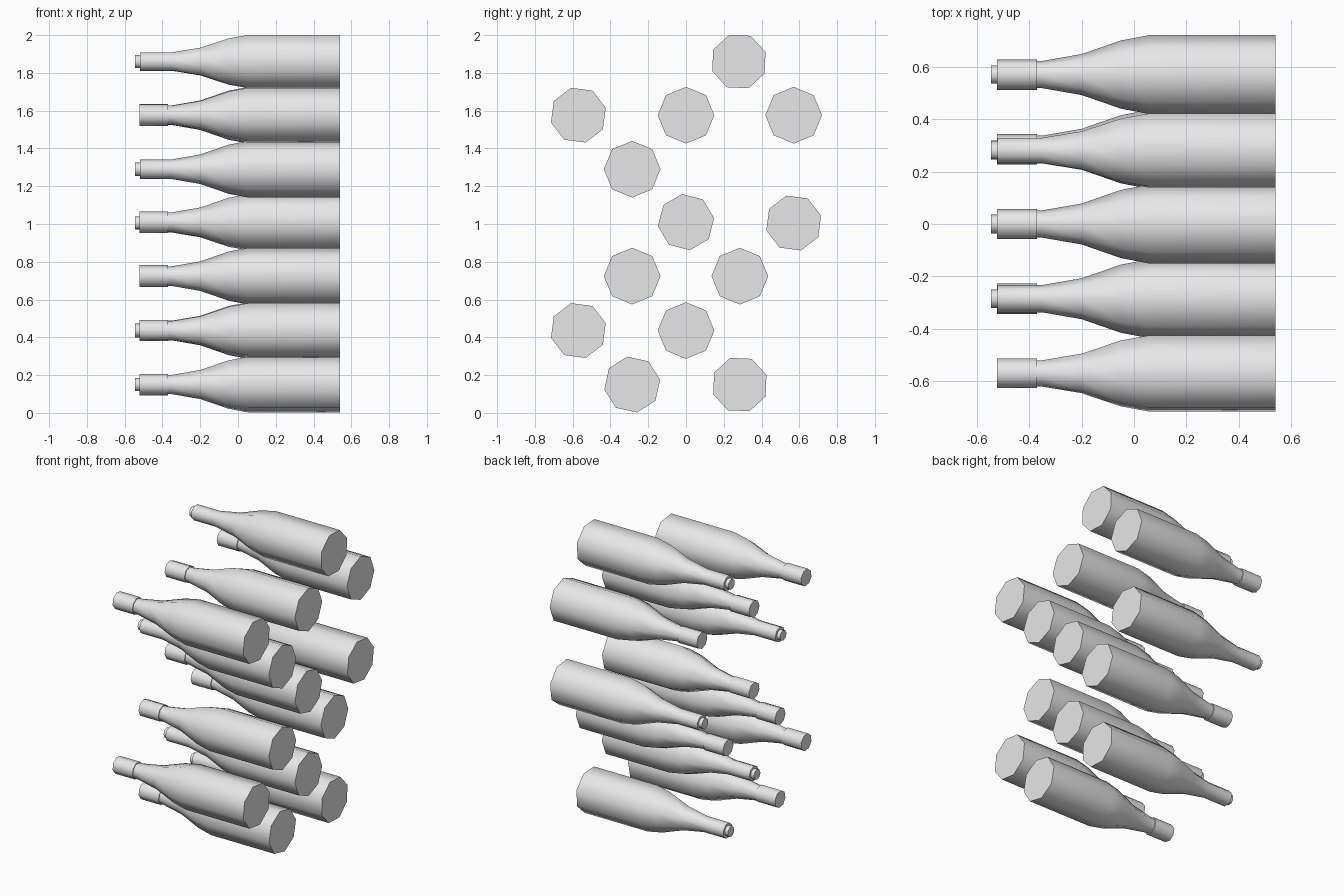
import bpy, bmesh, math

cube = bpy.data.objects.get("Cube")
if cube:
    bpy.data.objects.remove(cube)

glass = bpy.data.materials.new("light grey")
glass.use_nodes = True
grey = (0.8, 0.8, 0.8, 1)
glass.diffuse_color = grey
glass.node_tree.nodes["Principled BSDF"].inputs["Base Color"].default_value = grey

SIDES = 8

# Profiles as (x along the bottle, radius)
BOTTLE = [(-0.52, 0.052), (-0.35, 0.052), (-0.2, 0.078),
          (-0.05, 0.13), (0.055, 0.15), (0.54, 0.15)]
CORK = [(-0.545, 0.036), (-0.51, 0.036)]
FOIL = [(-0.522, 0.058), (-0.37, 0.058)]


def lathe(name, profile, y, z, turn):
    """Closed eight-sided turned part lying along x."""
    bm = bmesh.new()
    rings = []
    for x, r in profile:
        angles = [math.radians(turn) + math.tau * i / SIDES for i in range(SIDES)]
        rings.append([bm.verts.new((x, r * math.cos(a), r * math.sin(a)))
                      for a in angles])
    for a, b in zip(rings, rings[1:]):
        for i in range(SIDES):
            j = (i + 1) % SIDES
            bm.faces.new((a[i], a[j], b[j], b[i]))
    bm.faces.new(rings[0])
    bm.faces.new(rings[-1])
    bmesh.ops.recalc_face_normals(bm, faces=bm.faces)
    mesh = bpy.data.meshes.new(name)
    bm.to_mesh(mesh)
    bm.free()
    mesh.materials.append(glass)
    obj = bpy.data.objects.new(name, mesh)
    obj.location = (0, y, z)
    bpy.context.collection.objects.link(obj)
    bpy.ops.object.select_all(action='DESELECT')
    obj.select_set(True)
    bpy.context.view_layer.objects.active = obj
    bpy.ops.object.shade_smooth_by_angle(angle=math.radians(50))


# Stacked bottles: y, z, turn about the long axis, corked or foil-capped
STACK = [
    (0.28, 1.86, 20, True),
    (-0.57, 1.576, 15, False), (0, 1.576, 0, False), (0.57, 1.576, 0, False),
    (-0.285, 1.29, 0, True),
    (0, 1.01, 8, False), (0.57, 1.005, 15, True),
    (-0.285, 0.724, 0, False), (0.285, 0.724, 0, False),
    (-0.57, 0.436, 15, False), (0, 0.436, 0, True),
    (-0.285, 0.15, 10, False), (0.285, 0.15, 20, True),
]
for n, (y, z, turn, corked) in enumerate(STACK, 1):
    lathe(f"bottle_{n}", BOTTLE, y, z, turn)
    if corked:
        lathe(f"cork_{n}", CORK, y, z, turn)
    else:
        lathe(f"foil_cap_{n}", FOIL, y, z, turn)
